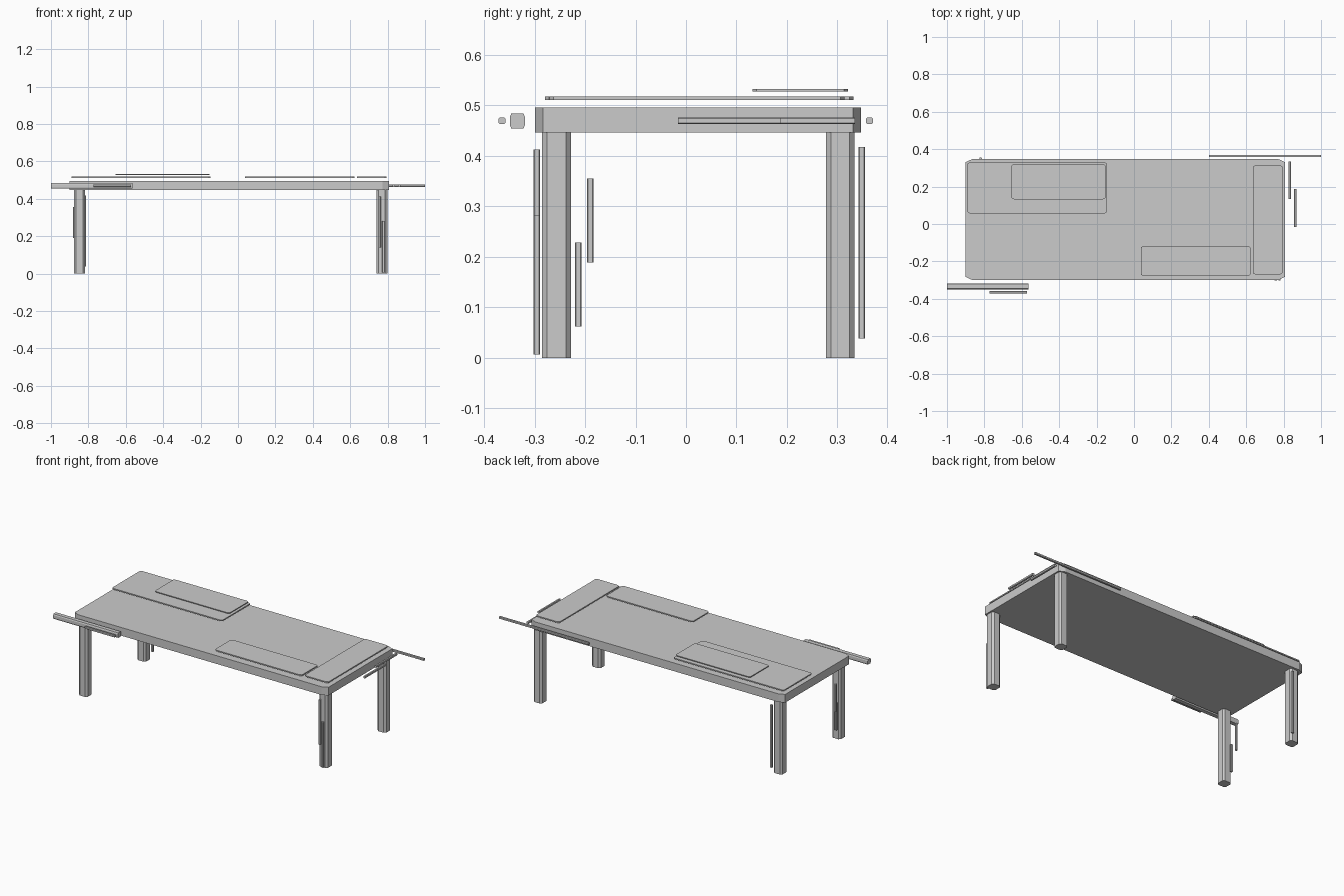
import bpy, bmesh

if "Cube" in bpy.data.objects:
    bpy.data.objects.remove(bpy.data.objects["Cube"])


def bar(name, x, y, z, axis=2, cut=(0.002, 0.002)):
    """Box spanning the given ranges, its four edges along `axis` chamfered."""
    spans = (x, y, z)
    u, v = [i for i in range(3) if i != axis]
    (u0, u1), (v0, v1) = spans[u], spans[v]
    a, b = cut
    profile = [(u0 + a, v0), (u1 - a, v0), (u1, v0 + b), (u1, v1 - b),
               (u1 - a, v1), (u0 + a, v1), (u0, v1 - b), (u0, v0 + b)]
    bm = bmesh.new()
    rings = []
    for w in spans[axis]:
        ring = []
        for p, q in profile:
            co = [0, 0, 0]
            co[u], co[v], co[axis] = p, q, w
            ring.append(bm.verts.new(co))
        rings.append(ring)
        bm.faces.new(ring)
    for i in range(8):
        j = (i + 1) % 8
        bm.faces.new((rings[0][i], rings[0][j], rings[1][j], rings[1][i]))
    bmesh.ops.recalc_face_normals(bm, faces=bm.faces)
    mesh = bpy.data.meshes.new(name)
    bm.to_mesh(mesh)
    bm.free()
    obj = bpy.data.objects.new(name, mesh)
    bpy.context.collection.objects.link(obj)
    return obj


# Table top with clipped corners
bar("table_top", (-0.90, 0.807), (-0.299, 0.347), (0.446, 0.496), cut=(0.035, 0.016))

# Four octagonal legs
for side, x in (("left", (-0.877, -0.819)), ("right", (0.740, 0.798))):
    for end, y in (("front", (-0.285, -0.228)), ("back", (0.277, 0.334))):
        bar(f"{end}_{side}_leg", x, y, (0, 0.446), cut=(0.011, 0.010))

# Thin panels floating over the top
low, high = (0.511, 0.518), (0.527, 0.532)
panels = {
    "back_left_panel": ((-0.889, -0.147), (0.055, 0.332), low),
    "back_left_upper_panel": ((-0.655, -0.152), (0.132, 0.321), high),
    "front_panel": ((0.037, 0.622), (-0.279, -0.117), low),
    "right_panel": ((0.635, 0.794), (-0.270, 0.314), low),
}
for name, (x, y, z) in panels.items():
    bar(name, x, y, z, cut=(0.013, 0.008))

# Slats beside the top edges
zs = (0.463, 0.476)
bar("front_wide_slat", (-1.0, -0.564), (-0.349, -0.319), (0.454, 0.484), 0, (0.003, 0.007))
bar("front_thin_slat", (-0.773, -0.572), (-0.371, -0.358), zs, 0)
bar("back_slat", (0.40, 1.0), (0.357, 0.370), zs, 0)
bar("right_inner_slat", (0.826, 0.839), (0.133, 0.335), zs, 1)
bar("right_outer_slat", (0.855, 0.868), (-0.016, 0.187), zs, 1)

# Upright slats beside the legs
bar("back_left_leg_slat", (-0.826, -0.813), (0.342, 0.355), (0.038, 0.418))
bar("front_left_leg_upper_slat", (-0.882, -0.869), (-0.196, -0.183), (0.189, 0.355))
bar("front_left_leg_lower_slat", (-0.868, -0.855), (-0.220, -0.207), (0.062, 0.228))
bar("front_right_leg_upper_slat", (0.751, 0.764), (-0.302, -0.289), (0.140, 0.413))
bar("front_right_leg_lower_slat", (0.771, 0.784), (-0.302, -0.289), (0.006, 0.282))
